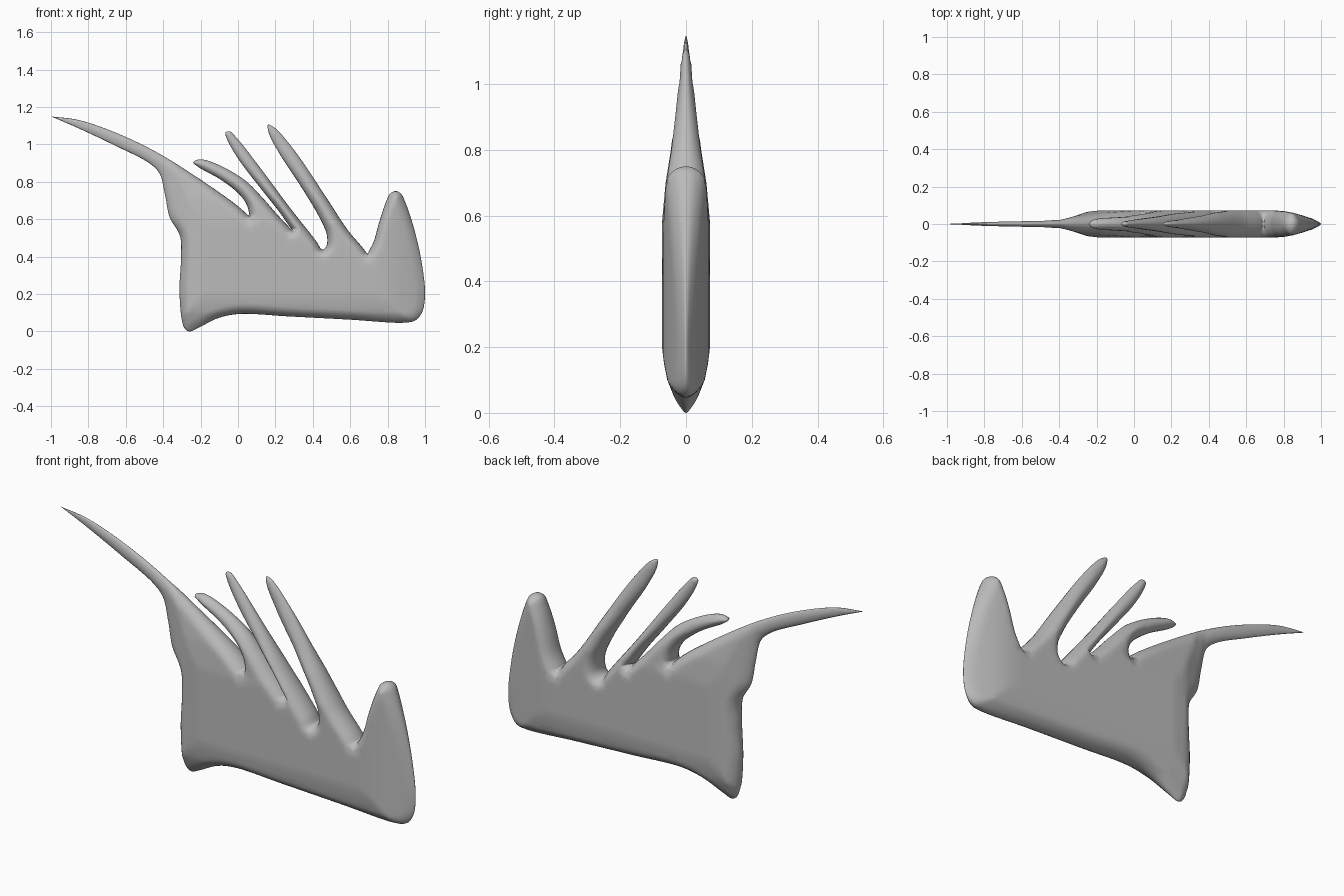
import bpy
import bmesh
import math
from mathutils import Vector, kdtree
from mathutils.geometry import delaunay_2d_cdt

default_cube = bpy.data.objects.get("Cube")
if default_cube:
    bpy.data.objects.remove(default_cube, do_unlink=True)

# Side outline (x, z), counter-clockwise; each run starts where the previous ends
HORN_TIP = (-1, 1.15)
horn_underside_and_foot = [
    (-.85, 1.085), (-.66, .995), (-.475, .9), (-.42, .845), (-.39, .73), (-.365, .61),
    (-.31, .51), (-.305, .385), (-.313, .22), (-.3, .06), (-.285, .015), (-.26, 0)]
base_and_end_blade = [
    (-.21, .02), (-.11, .07), (0, .093), (.28, .08), (.6, .063), (.89, .047),
    (.95, .06), (.985, .105), (1, .2), (.98, .38), (.94, .555), (.895, .69),
    (.873, .735), (.848, .75), (.815, .74), (.79, .69), (.755, .585), (.725, .48), (.692, .415)]
long_spikes = [
    (.665, .45), (.585, .545), (.46, .735), (.3, .97), (.195, 1.09), (.16, 1.105),
    (.165, 1.06), (.225, .945), (.33, .785), (.435, .61), (.475, .515), (.472, .455),
    (.45, .437), (.42, .48), (.275, .665), (.115, .88), (-.003, 1.03), (-.045, 1.07),
    (-.067, 1.065), (-.055, 1.02), (.01, .91), (.125, .76), (.22, .64), (.29, .54)]
curled_spike = [
    (.21, .625), (.14, .705), (.035, .81), (-.125, .9), (-.205, .92), (-.24, .905),
    (-.21, .878), (-.09, .81), (.01, .73), (.05, .67), (.062, .615)]
horn_top = [(-.013, .68), (-.205, .815), (-.42, .95), (-.635, 1.055), (-.85, 1.13), HORN_TIP]

# Half thickness limits along the length and along the height
LIMIT_X = [(-1, .005), (-.8, .012), (-.4, .022), (-.35, .032), (-.3, .048), (-.25, .065),
           (-.18, .073), (.74, .073), (.8, .069), (.85, .06), (.9, .046), (.95, .03), (1, .012)]
LIMIT_Z = [(0, .015), (.05, .037), (.1, .057), (.15, .067), (.2, .073), (.58, .073),
           (.7, .062), (.8, .046), (.9, .034), (1, .023), (1.15, .012)]
ROUNDING = .05
STEP = .012


def interpolate(table, value):
    for (a, fa), (b, fb) in zip(table, table[1:]):
        if value <= b:
            return fa + (fb - fa) * max(0, value - a) / (b - a)
    return table[-1][1]


def spline(points):
    """Centripetal spline through an open run, without its last point."""
    pts = [Vector(p) for p in points]
    pts = [2 * pts[0] - pts[1]] + pts + [2 * pts[-1] - pts[-2]]
    result = []
    for i in range(len(pts) - 3):
        p = pts[i:i + 4]
        knots = [0]
        for a, b in zip(p, p[1:]):
            knots.append(knots[-1] + math.sqrt((b - a).length))
        count = max(2, math.ceil((p[2] - p[1]).length / STEP))
        for k in range(count):
            t = knots[1] + (knots[2] - knots[1]) * k / count

            def mix(a, b, lo, hi):
                return a.lerp(b, (t - knots[lo]) / (knots[hi] - knots[lo]))

            first = mix(p[0], p[1], 0, 1)
            middle = mix(p[1], p[2], 1, 2)
            last = mix(p[2], p[3], 2, 3)
            result.append(mix(mix(first, middle, 0, 2), mix(middle, last, 1, 3), 1, 2))
    return result


# Sample the closed outline
outline, start = [], HORN_TIP
for run in (horn_underside_and_foot + base_and_end_blade, long_spikes, curled_spike, horn_top):
    outline += spline([start] + run)
    start = run[-1]
total = len(outline)

# Search tree for the distance to the edge
dense = [outline[i - 1].lerp(outline[i], k / 6) for i in range(total) for k in range(6)]
tree = kdtree.KDTree(len(dense))
for i, p in enumerate(dense):
    tree.insert(p.to_3d(), i)
tree.balance()


def edge_distance(p):
    return tree.find(p.to_3d())[2]


# Inner rings that carry the rounded edge, then a plain grid for the flat middle
points = list(outline)
for offset in (.002, .007, .015, .025, .037, .05):
    for i in range(total):
        tangent = (outline[(i + 1) % total] - outline[i - 1]).normalized()
        p = outline[i] + Vector((-tangent.y, tangent.x)) * offset
        if edge_distance(p) > offset * .93:
            points.append(p)
GRID = .022
for i in range(-50, 50):
    for j in range(55):
        p = Vector((i * GRID, j * GRID))
        if edge_distance(p) > ROUNDING + .01:
            points.append(p)

verts, _, faces, *_ = delaunay_2d_cdt(points, [], [list(range(total))], 1, 1e-5)


def half_thickness(p):
    inset = min(1, edge_distance(p) / ROUNDING)
    limit = min(interpolate(LIMIT_X, p.x), interpolate(LIMIT_Z, p.y))
    return limit * math.sqrt(max(0, 1 - (1 - inset) ** 2))


# Front half of the body, mirrored to the back
bm = bmesh.new()
made = [bm.verts.new((p.x, -half_thickness(p), p.y)) for p in verts]
for face in faces:
    bm.faces.new([made[i] for i in face])
bmesh.ops.delete(bm, geom=[v for v in bm.verts if not v.link_faces], context='VERTS')
for v in bm.verts:
    if v.is_boundary:
        v.co.y = 0
mesh = bpy.data.meshes.new("spiked_blade")
bm.to_mesh(mesh)
bm.free()
body = bpy.data.objects.new("spiked_blade", mesh)
bpy.context.collection.objects.link(body)

mirror = body.modifiers.new("Mirror", 'MIRROR')
mirror.use_axis = (False, True, False)
mirror.merge_threshold = .0002

# Plain grey finish
grey = bpy.data.materials.new("plain_grey")
grey.use_nodes = True
colour = (.5, .5, .5, 1)
grey.diffuse_color = colour
grey.node_tree.nodes["Principled BSDF"].inputs["Base Color"].default_value = colour
mesh.materials.append(grey)

bpy.context.view_layer.objects.active = body
body.select_set(True)
bpy.ops.object.shade_smooth()
